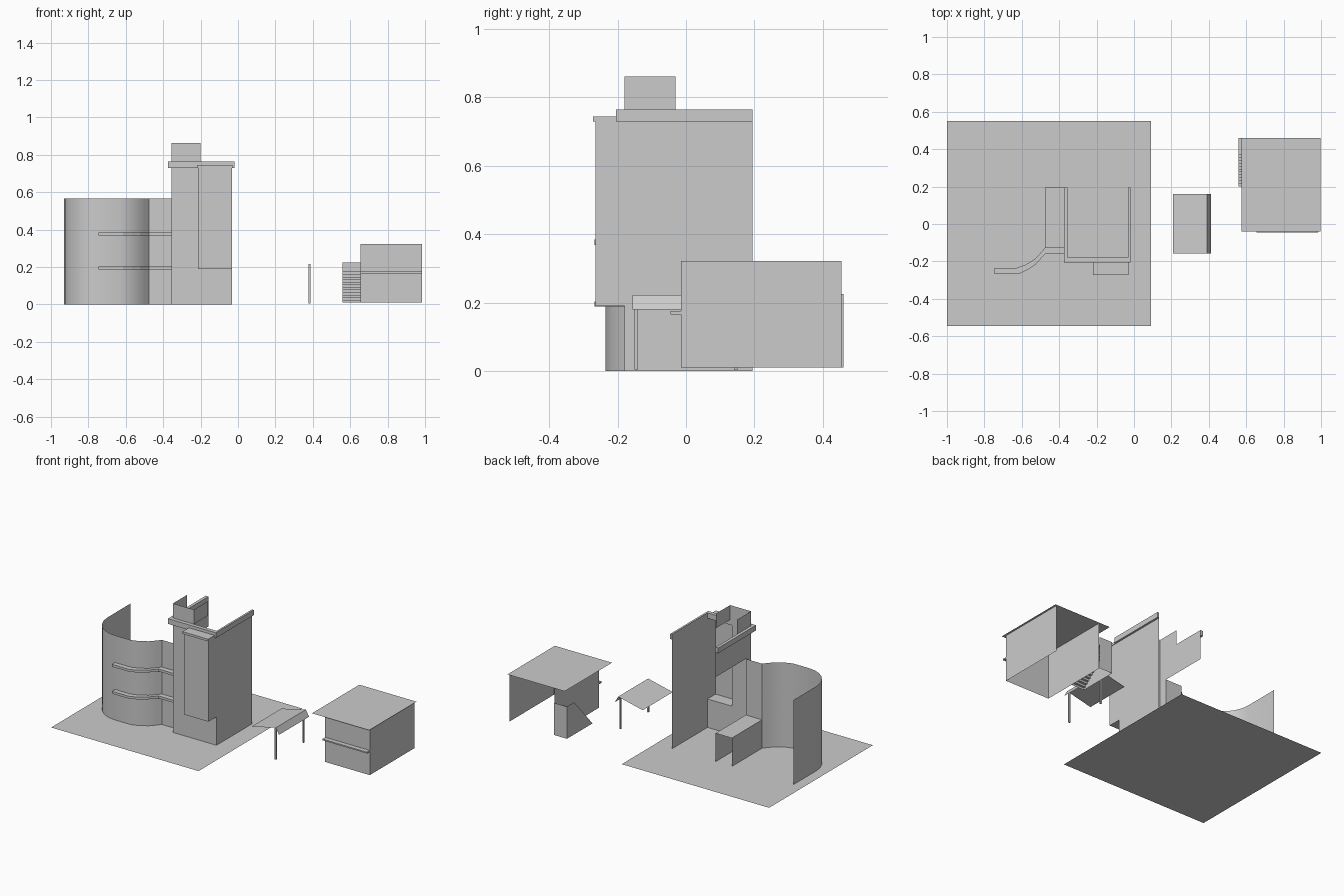
import bpy, bmesh, math

if "Cube" in bpy.data.objects:
    bpy.data.objects.remove(bpy.data.objects["Cube"])


def make(name, verts, faces, smooth=False):
    me = bpy.data.meshes.new(name)
    me.from_pydata(verts, [], faces)
    bm = bmesh.new()
    bm.from_mesh(me)
    bmesh.ops.recalc_face_normals(bm, faces=bm.faces)
    bm.to_mesh(me)
    bm.free()
    ob = bpy.data.objects.new(name, me)
    bpy.context.collection.objects.link(ob)
    if smooth:
        bpy.context.view_layer.objects.active = ob
        ob.select_set(True)
        bpy.ops.object.shade_smooth_by_angle(angle=math.radians(40))
        ob.select_set(False)
    return ob


def wall(name, path, z0, z1, smooth=False):
    """Thin upright sheet following a plan path."""
    n = len(path)
    v = [(x, y, z) for z in (z0, z1) for x, y in path]
    f = [(i, i + 1, n + i + 1, n + i) for i in range(n - 1)]
    return make(name, v, f, smooth)


def slab(name, plan, z0, z1):
    """Closed plan outline extruded upward."""
    n = len(plan)
    v = [(x, y, z) for z in (z0, z1) for x, y in plan]
    f = [(i, (i + 1) % n, n + (i + 1) % n, n + i) for i in range(n)]
    f += [tuple(range(n))[::-1], tuple(range(n, 2 * n))]
    return make(name, v, f)


def box(name, x0, x1, y0, y1, z0, z1):
    return slab(name, [(x0, y0), (x1, y0), (x1, y1), (x0, y1)], z0, z1)


def sheet(name, x0, x1, y0, y1, z):
    return make(name, [(x0, y0, z), (x1, y0, z), (x1, y1, z), (x0, y1, z)], [(0, 1, 2, 3)])


sheet("ground", -1, 0.09, -0.545, 0.55, 0)

# Tower: open at the back and top
L, R, F, B = -0.355, -0.033, -0.18, 0.195
BX, BY = -0.215, -0.265
wall("tower_right_wall", [(R, F), (R, B)], 0, 0.765)
wall("tower_front_wall", [(BX, F), (L, F), (L, -0.125)], 0, 0.765)
wall("tower_lower_front", [(BX, F), (R, F)], 0, 0.19)
wall("tower_left_upper_wall", [(L, -0.125), (L, B)], 0.565, 0.765)
wall("tower_left_lower_wall", [(L, -0.125), (L, B)], 0, 0.19)

# Projecting bay
wall("bay_walls", [(BX, F), (BX, BY), (R, BY), (R, F)], 0.19, 0.73)
sheet("bay_floor", BX, R, BY, F, 0.19)
box("bay_cap", -0.22, -0.03, -0.272, -0.205, 0.73, 0.745)

# Parapet ledge on three sides
slab("parapet", [(-0.375, B), (-0.375, -0.205), (-0.02, -0.205), (-0.02, B),
                 (R, B), (R, F), (L, F), (L, B)], 0.73, 0.765)

# Roof enclosure, open at the back
wall("roof_enclosure", [(L, -0.03), (L, F), (-0.2, F), (-0.2, -0.03)], 0.765, 0.862)

# Link block beside the tower
wall("link_side_wall", [(-0.475, -0.125), (-0.475, B)], 0, 0.19)
sheet("link_roof", -0.475, L, -0.125, B, 0.19)
wall("link_front_wall", [(-0.475, -0.125), (L, -0.125)], 0, 0.565)

# Curved wing
bend = [(-0.63, -0.235), (-0.58, -0.218), (-0.53, -0.187), (-0.5, -0.155), (-0.475, -0.125)]
arc = [(-0.745 + 0.185 * math.cos(a), -0.05 + 0.185 * math.sin(a))
       for a in (math.pi * (1 + i / 12) for i in range(7))]
wall("curved_wall", [(-0.93, B)] + arc + bend, 0, 0.565, True)

# Balcony slabs following the curve
outer = [(L, -0.16), (-0.475, -0.16), (-0.525, -0.215), (-0.57, -0.245),
         (-0.615, -0.267), (-0.745, -0.267)]
for i, z in enumerate((0.188, 0.368)):
    slab("balcony_%d" % (i + 1), outer + [(-0.745, -0.235)] + bend + [(L, -0.125)], z, z + 0.016)

# Canopy on two posts
prof = [(0.208, 0.18), (0.39, 0.222), (0.413, 0.18)]
make("canopy_roof", [(x, y, z) for y in (-0.157, 0.16) for x, z in prof],
     [(0, 1, 4, 3), (1, 2, 5, 4)])
for i, y in enumerate((-0.146, 0.146)):
    box("canopy_post_%d" % (i + 1), 0.377, 0.387, y - 0.005, y + 0.005, 0.005, 0.215)

# Small building, open at the back
wall("hut_walls", [(0.655, 0.455), (0.655, -0.015), (0.985, -0.015), (0.985, 0.455)], 0.01, 0.322)
sheet("hut_roof", 0.575, 0.998, -0.04, 0.46, 0.323)
box("hut_shelf", 0.655, 0.985, -0.045, -0.015, 0.166, 0.175)

# Outside stair with side and back panels
side = [(0.19, 0.01), (0.46, 0.01), (0.46, 0.225), (0.385, 0.225)]
make("stair_side_panel", [(0.558, y, z) for y, z in side], [(0, 1, 2, 3)])
wall("stair_back_panel", [(0.558, 0.46), (0.655, 0.46)], 0.01, 0.225)
N = 12
pts = []
for i in range(N):
    y = 0.2 + i * 0.185 / N
    pts += [(y, 0.01 + i * 0.165 / N), (y, 0.01 + (i + 1) * 0.165 / N)]
pts.append((0.46, 0.175))
n = len(pts)
make("stair_steps", [(x, y, z) for x in (0.558, 0.655) for y, z in pts],
     [(i, i + 1, n + i + 1, n + i) for i in range(n - 1)])
